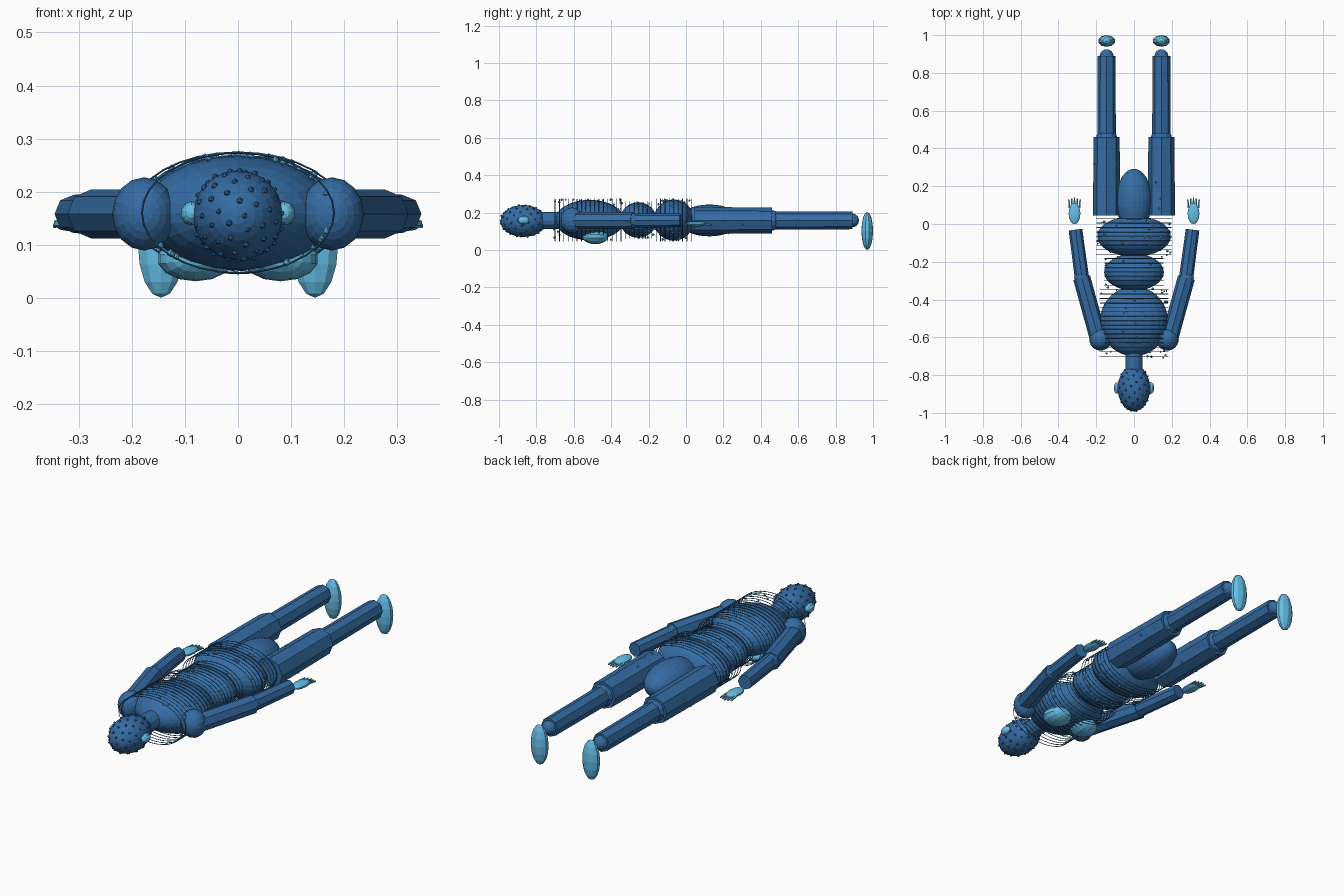
import bpy, bmesh, math, random
from mathutils import Vector, Matrix

if "Cube" in bpy.data.objects:
    bpy.data.objects.remove(bpy.data.objects["Cube"])

random.seed(4)
ZC = 0.158


def material(name, col):
    m = bpy.data.materials.new(name)
    m.diffuse_color = (*col, 1)
    m.use_nodes = True
    m.node_tree.nodes["Principled BSDF"].inputs["Base Color"].default_value = m.diffuse_color
    return m


DARK = material("deep_blue", (0.035, 0.15, 0.37))
LIGHT = material("light_blue", (0.13, 0.52, 0.80))


def finish(name, bm, mat):
    me = bpy.data.meshes.new(name)
    bm.to_mesh(me)
    bm.free()
    me.materials.append(mat)
    ob = bpy.data.objects.new(name, me)
    bpy.context.collection.objects.link(ob)
    return ob


def ellipsoid(name, c, r, mat=DARK, u=24, v=16, pole='Y'):
    bm = bmesh.new()
    rot = Matrix.Rotation(math.pi / 2, 4, 'X') if pole == 'Y' else Matrix()
    bmesh.ops.create_uvsphere(bm, u_segments=u, v_segments=v, radius=1, matrix=rot)
    bm.transform(Matrix.Translation(c) @ Matrix.Diagonal((*r, 1)))
    return finish(name, bm, mat)


def add_limb(bm, a, b, r1, r2, n):
    a, b = Vector(a), Vector(b)
    d = b - a
    m = Matrix.Translation((a + b) / 2) @ d.to_track_quat('Z', 'Y').to_matrix().to_4x4()
    bmesh.ops.create_cone(bm, cap_ends=True, segments=n, radius1=r1, radius2=r2,
                          depth=d.length, matrix=m)


def limb(name, a, b, r1, r2=None, mat=DARK, n=8):
    bm = bmesh.new()
    add_limb(bm, a, b, r1, r1 if r2 is None else r2, n)
    return finish(name, bm, mat)


# head, neck and trunk
ellipsoid("head", (0, -0.87, 0.155), (0.085, 0.122, 0.085))
limb("neck", (0, -0.78, ZC), (0, -0.66, ZC), 0.046, n=12)
ellipsoid("chest", (0, -0.515, 0.16), (0.18, 0.185, 0.108))
ellipsoid("waist", (0, -0.255, 0.16), (0.158, 0.098, 0.095))
ellipsoid("hips", (0, -0.065, 0.16), (0.195, 0.108, 0.11))
ellipsoid("pelvis", (0, 0.125, 0.158), (0.095, 0.167, 0.085))

# paired parts
for s, side in ((-1, "left"), (1, "right")):
    ellipsoid(side + "_ear", (s * 0.088, -0.868, 0.159), (0.02, 0.03, 0.023), LIGHT, 10, 8)
    ellipsoid(side + "_breast", (s * 0.08, -0.485, 0.073), (0.072, 0.07, 0.042), LIGHT, 14, 10)
    ellipsoid(side + "_shoulder", (s * 0.177, -0.61, ZC), (0.06, 0.06, 0.069), DARK, 16, 12)
    limb(side + "_upper_arm", (s * 0.19, -0.6, ZC), (s * 0.277, -0.285, ZC), 0.046)
    ellipsoid(side + "_elbow", (s * 0.277, -0.285, ZC), (0.04, 0.04, 0.04), DARK, 12, 8)
    limb(side + "_forearm", (s * 0.275, -0.29, ZC), (s * 0.31, -0.03, ZC), 0.038, 0.036)
    # hand with five fingers
    ellipsoid(side + "_hand", (s * 0.315, 0.055, 0.14), (0.033, 0.056, 0.015), LIGHT, 10, 8)
    bm = bmesh.new()
    for i in range(5):
        x = s * 0.315 + (i - 2) * 0.013
        k = 0.140 - 0.005 * abs(i - 2)
        add_limb(bm, (x, 0.085, 0.14), (x + (i - 2) * 0.002, k, 0.135), 0.006, 0.004, 6)
    finish(side + "_fingers", bm, LIGHT)
    # leg
    x = s * 0.145
    limb(side + "_thigh", (x, 0.045, ZC), (x, 0.46, ZC), 0.072, 0.069)
    ellipsoid(side + "_knee", (x, 0.455, ZC), (0.056, 0.05, 0.056), DARK, 12, 8)
    limb(side + "_calf", (x, 0.45, ZC), (x, 0.89, ZC), 0.049, 0.047)
    ellipsoid(side + "_ankle", (x, 0.888, ZC), (0.037, 0.037, 0.037), DARK, 12, 8)
    ellipsoid(side + "_foot", (x, 0.969, 0.102), (0.046, 0.031, 0.102), LIGHT, 10, 8, 'Z')


# section of the wrapped suit at a given y
def section(y):
    if y < -0.34:
        return 0.181, 0.113
    if y < -0.17:
        return 0.156, 0.097
    return 0.199, 0.114


# thin wire rings round the trunk
bm = bmesh.new()
N, M, T = 32, 4, 0.0018
for i in range(32):
    y = -0.70 + i * 0.0235
    rx, rz = section(y)
    loops = []
    for j in range(N):
        a = math.tau * j / N
        loop = []
        for k in range(M):
            b = math.tau * k / M
            t = T * math.cos(b)
            loop.append(bm.verts.new(((rx + t) * math.cos(a), y + T * math.sin(b),
                                      0.16 + (rz + t) * math.sin(a))))
        loops.append(loop)
    for j in range(N):
        p, q = loops[j], loops[(j + 1) % N]
        for k in range(M):
            n = (k + 1) % M
            bm.faces.new((p[k], q[k], q[n], p[n]))
bmesh.ops.recalc_face_normals(bm, faces=bm.faces)
finish("trunk_rings", bm, DARK)


# small beads scattered over the body
def bead(bm, p, r):
    bmesh.ops.create_icosphere(bm, subdivisions=1, radius=r, matrix=Matrix.Translation(p))


bm = bmesh.new()
for i in range(130):
    y = random.uniform(-0.71, 0.02)
    a = random.uniform(0, math.tau)
    rx, rz = section(y)
    bead(bm, (rx * 0.97 * math.cos(a), y, 0.16 + rz * 0.97 * math.sin(a)),
         random.uniform(0.005, 0.008))
finish("trunk_beads", bm, LIGHT)

bm = bmesh.new()
for i in range(90):
    h = 1 - 2 * (i + 0.5) / 90
    a = i * 2.39996
    w = math.sqrt(1 - h * h)
    bead(bm, (0.085 * w * math.cos(a), -0.87 + 0.122 * h, 0.155 + 0.085 * w * math.sin(a)),
         random.uniform(0.005, 0.007))
finish("head_beads", bm, DARK)

bm = bmesh.new()
for i in range(14):
    s = random.choice((-1, 1))
    a = random.uniform(0, math.tau)
    bead(bm, (s * 0.145 + 0.069 * math.cos(a), random.uniform(0.06, 0.32),
              ZC + 0.069 * math.sin(a)), 0.006)
finish("thigh_beads", bm, LIGHT)
